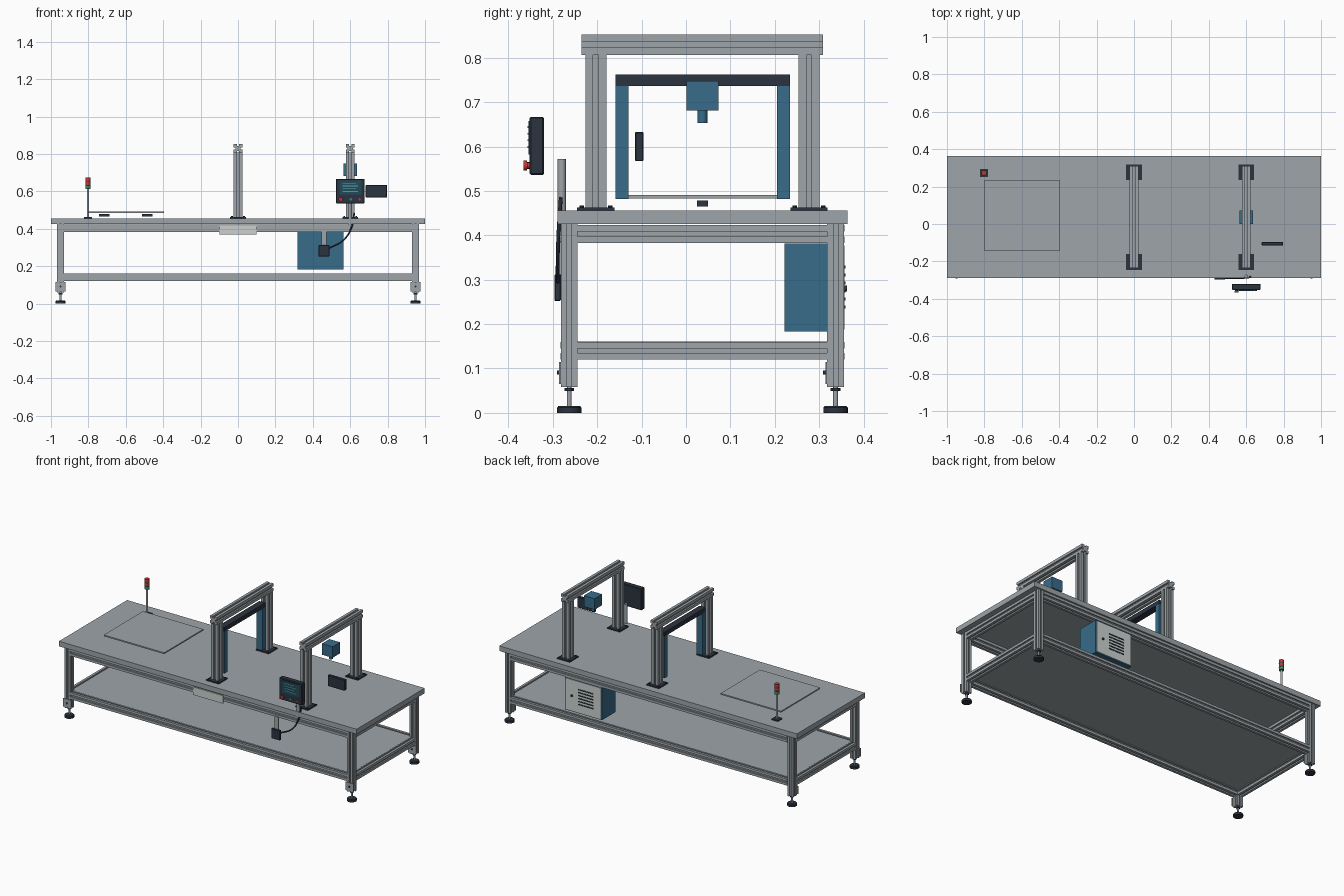
import bpy, bmesh, math
from mathutils import Vector, Matrix

if "Cube" in bpy.data.objects:
    bpy.data.objects.remove(bpy.data.objects["Cube"])


def mat(name, r, g, b):
    m = bpy.data.materials.new(name)
    m.diffuse_color = (r, g, b, 1)
    m.use_nodes = True
    m.node_tree.nodes["Principled BSDF"].inputs["Base Color"].default_value = m.diffuse_color
    return m


GREY = mat("aluminium grey", 0.34, 0.375, 0.40)
DARK = mat("dark slate", 0.024, 0.034, 0.050)
BLUE = mat("steel blue", 0.040, 0.150, 0.255)
WHITE = mat("off white", 0.60, 0.64, 0.63)
RED = mat("signal red", 0.52, 0.04, 0.035)
GREEN = mat("signal green", 0.04, 0.26, 0.12)
SCREEN = mat("screen teal", 0.015, 0.07, 0.10)
CYAN = mat("display cyan", 0.12, 0.42, 0.45)


def finish(name, bm, m):
    bmesh.ops.recalc_face_normals(bm, faces=bm.faces)
    me = bpy.data.meshes.new(name)
    bm.to_mesh(me)
    bm.free()
    me.materials.append(m)
    ob = bpy.data.objects.new(name, me)
    bpy.context.collection.objects.link(ob)
    return ob


def box(name, m, x, y, z, bevel=0):
    """Box from (min, max) ranges on each axis."""
    bm = bmesh.new()
    bmesh.ops.create_cube(bm, size=1)
    for v in bm.verts:
        v.co = [r[0] + (c + 0.5) * (r[1] - r[0]) for c, r in zip(v.co, (x, y, z))]
    if bevel:
        bmesh.ops.bevel(bm, geom=bm.edges[:], offset=bevel, segments=1, affect='EDGES')
    return finish(name, bm, m)


def cyl(name, m, a, b, r, r2=None, seg=24):
    """Cylinder or cone from point a to point b."""
    a, b = Vector(a), Vector(b)
    bm = bmesh.new()
    rot = Vector((0, 0, 1)).rotation_difference(b - a).to_matrix().to_4x4()
    bmesh.ops.create_cone(bm, cap_ends=True, segments=seg, radius1=r,
                          radius2=r if r2 is None else r2, depth=(b - a).length,
                          matrix=Matrix.Translation((a + b) / 2) @ rot)
    ob = finish(name, bm, m)
    bpy.ops.object.select_all(action='DESELECT')
    ob.select_set(True)
    bpy.context.view_layer.objects.active = ob
    bpy.ops.object.shade_smooth_by_angle(angle=math.radians(35))
    return ob


def extrusion(name, axis, lo, hi, c1, c2, w):
    """Slotted aluminium bar along an axis; c1, c2 centre it on the other axes."""
    h, s, d = w / 2, w * 0.13, w * 0.2
    side = [(-h, -h), (-s, -h), (-s, -h + d), (s, -h + d), (s, -h)]
    prof = []
    for k in range(4):
        for u, v in side:
            for _ in range(k):
                u, v = -v, u
            prof.append((u + c1, v + c2))
    place = {'x': lambda u, v, t: (t, u, v),
             'y': lambda u, v, t: (u, t, v),
             'z': lambda u, v, t: (u, v, t)}[axis]
    bm = bmesh.new()
    f = bm.faces.new([bm.verts.new(place(u, v, lo)) for u, v in prof])
    ext = bmesh.ops.extrude_face_region(bm, geom=[f], use_keep_orig=True)
    vs = [g for g in ext['geom'] if isinstance(g, bmesh.types.BMVert)]
    bmesh.ops.translate(bm, verts=vs, vec=place(0, 0, hi - lo))
    return finish(name, bm, GREY)


# Table top and lower shelf
box("table_top", GREY, (-1, 1), (-0.29, 0.364), (0.425, 0.456))
box("lower_shelf", GREY, (-0.94, 0.94), (-0.255, 0.33), (0.15, 0.1605))

# Legs with levelling feet and mounting plates
LX, LY, W = 0.949, (-0.263, 0.337), 0.038
for sx, x in (("left", -LX), ("right", LX)):
    for sy, y in zip(("front", "back"), LY):
        n = f"{sy}_{sx}_"
        extrusion(n + "leg", 'z', 0.058, 0.425, x, y, W)
        cyl(n + "foot_pad", DARK, (x, y, 0), (x, y, 0.012), 0.0275)
        cyl(n + "foot_pad_top", DARK, (x, y, 0.012), (x, y, 0.016), 0.0275, 0.024)
        cyl(n + "foot_stem", GREY, (x, y, 0.015), (x, y, 0.06), 0.0055, seg=16)
        cyl(n + "foot_nut", DARK, (x, y, 0.049), (x, y, 0.056), 0.011, seg=6)
        f = y - W / 2
        box(n + "leg_plate", GREY, (x - 0.027, x + 0.027), (f - 0.004, f), (0.065, 0.115))
        cyl(n + "plate_bolt", DARK, (x, f - 0.004, 0.091), (x, f - 0.009, 0.091), 0.005, seg=12)

# Frame rails at two heights
for lvl, z in (("lower", 0.14), ("upper", 0.403)):
    for sy, y in zip(("front", "back"), LY):
        extrusion(f"{lvl}_{sy}_rail", 'x', -LX + W / 2, LX - W / 2, y, z, 0.04)
    for sx, x in (("left", -LX), ("right", LX)):
        extrusion(f"{lvl}_{sx}_rail", 'y', LY[0] + W / 2, LY[1] - W / 2, x, z, 0.04)

# Two gantries
for g, x in (("middle", 0.0), ("right", 0.6)):
    for sy, y in (("front", -0.203), ("back", 0.277)):
        box(f"{g}_{sy}_base_plate", DARK, (x - 0.042, x + 0.042), (y - 0.042, y + 0.042), (0.456, 0.463))
        for dx in (-0.032, 0.032):
            for dy in (-0.032, 0.032):
                cyl("base_bolt", DARK, (x + dx, y + dy, 0.463), (x + dx, y + dy, 0.467), 0.005, seg=10)
        extrusion(f"{g}_{sy}_post", 'z', 0.463, 0.807, x, y, 0.047)
    extrusion(f"{g}_gantry_beam", 'y', -0.235, 0.309, x, 0.829, 0.046)

# Sensor portal inside the middle gantry
box("portal_bar", DARK, (-0.02, 0.02), (-0.159, 0.234), (0.736, 0.762))
for n, y in (("front", -0.159), ("back", 0.205)):
    box(f"portal_{n}_panel", BLUE, (-0.02, 0.02), (y, y + 0.029), (0.482, 0.736))

# Camera under the right gantry, and the small dark reader
box("camera_body", BLUE, (0.563, 0.635), (0.001, 0.073), (0.681, 0.748))
cyl("camera_lens", BLUE, (0.599, 0.037, 0.681), (0.599, 0.037, 0.653), 0.011)
box("reader_box", DARK, (0.683, 0.797), (-0.115, -0.096), (0.567, 0.633), 0.002)

# Loading plate on the left
box("loading_plate", GREY, (-0.802, -0.396), (-0.143, 0.233), (0.483, 0.491))
for n, x in (("left", -0.715), ("right", -0.485)):
    box(f"{n}_plate_sensor", DARK, (x - 0.027, x + 0.027), (0.025, 0.05), (0.465, 0.478))

# Signal tower
tx, ty = -0.802, 0.273
box("tower_base", DARK, (tx - 0.021, tx + 0.021), (ty - 0.021, ty + 0.021), (0.456, 0.463))
cyl("tower_pole", GREY, (tx, ty, 0.463), (tx, ty, 0.612), 0.006, seg=16)
for i, (n, m) in enumerate((("green", GREEN), ("middle", RED), ("top", RED))):
    z = 0.612 + i * 0.022
    cyl(f"tower_{n}_lamp", m, (tx, ty, z), (tx, ty, z + 0.018), 0.014)
    if i < 2:
        cyl("tower_spacer", DARK, (tx, ty, z + 0.018), (tx, ty, z + 0.022), 0.0145)

# Operator panel
box("panel_housing", DARK, (0.523, 0.677), (-0.352, -0.32), (0.536, 0.667), 0.003)
box("panel_screen", SCREEN, (0.543, 0.657), (-0.355, -0.351), (0.582, 0.657))
for i in range(4):
    z = 0.597 + i * 0.015
    box("screen_row", CYAN, (0.558, 0.642 - 0.012 * (i % 2)), (-0.357, -0.354), (z, z + 0.004))
cyl("stop_button_stem", DARK, (0.549, -0.351, 0.557), (0.549, -0.358, 0.557), 0.008)
cyl("stop_button", RED, (0.549, -0.358, 0.557), (0.549, -0.366, 0.557), 0.011)
for n, m, x in (("start", GREEN, 0.603), ("reset", RED, 0.65)):
    cyl(f"{n}_button", m, (x, -0.351, 0.557), (x, -0.358, 0.557), 0.007)
cyl("panel_pole", GREY, (0.6, -0.28, 0.42), (0.6, -0.28, 0.572), 0.0095)

# Hand pendant with bracket and cable
box("pendant_bracket", GREY, (0.447, 0.473), (-0.287, -0.282), (0.30, 0.387))
box("pendant_box", DARK, (0.43, 0.488), (-0.296, -0.282), (0.252, 0.312), 0.002)
cu = bpy.data.curves.new("pendant_cable", 'CURVE')
cu.dimensions = '3D'
cu.bevel_depth = 0.0045
cu.bevel_resolution = 2
cu.resolution_u = 8
sp = cu.splines.new('BEZIER')
pts = [(0.622, -0.282, 0.485), (0.608, -0.287, 0.41), (0.565, -0.289, 0.34), (0.485, -0.289, 0.295)]
sp.bezier_points.add(len(pts) - 1)
for bp, p in zip(sp.bezier_points, pts):
    bp.co = p
    bp.handle_left_type = bp.handle_right_type = 'AUTO'
cu.materials.append(DARK)
bpy.context.collection.objects.link(bpy.data.objects.new("pendant_cable", cu))

# Blank name plate on the front rail
box("front_plate", WHITE, (-0.10, 0.10), (-0.288, -0.282), (0.37, 0.418))

# Control cabinet with light door, louvres and lock
box("cabinet_body", BLUE, (0.317, 0.565), (0.222, 0.353), (0.183, 0.382))
box("cabinet_door", WHITE, (0.322, 0.56), (0.353, 0.357), (0.188, 0.377))
for i in range(6):
    z = 0.235 + i * 0.018
    box("cabinet_louvre", DARK, (0.37, 0.475), (0.356, 0.359), (z, z + 0.007))
cyl("cabinet_lock", DARK, (0.517, 0.356, 0.28), (0.517, 0.363, 0.28), 0.007)
